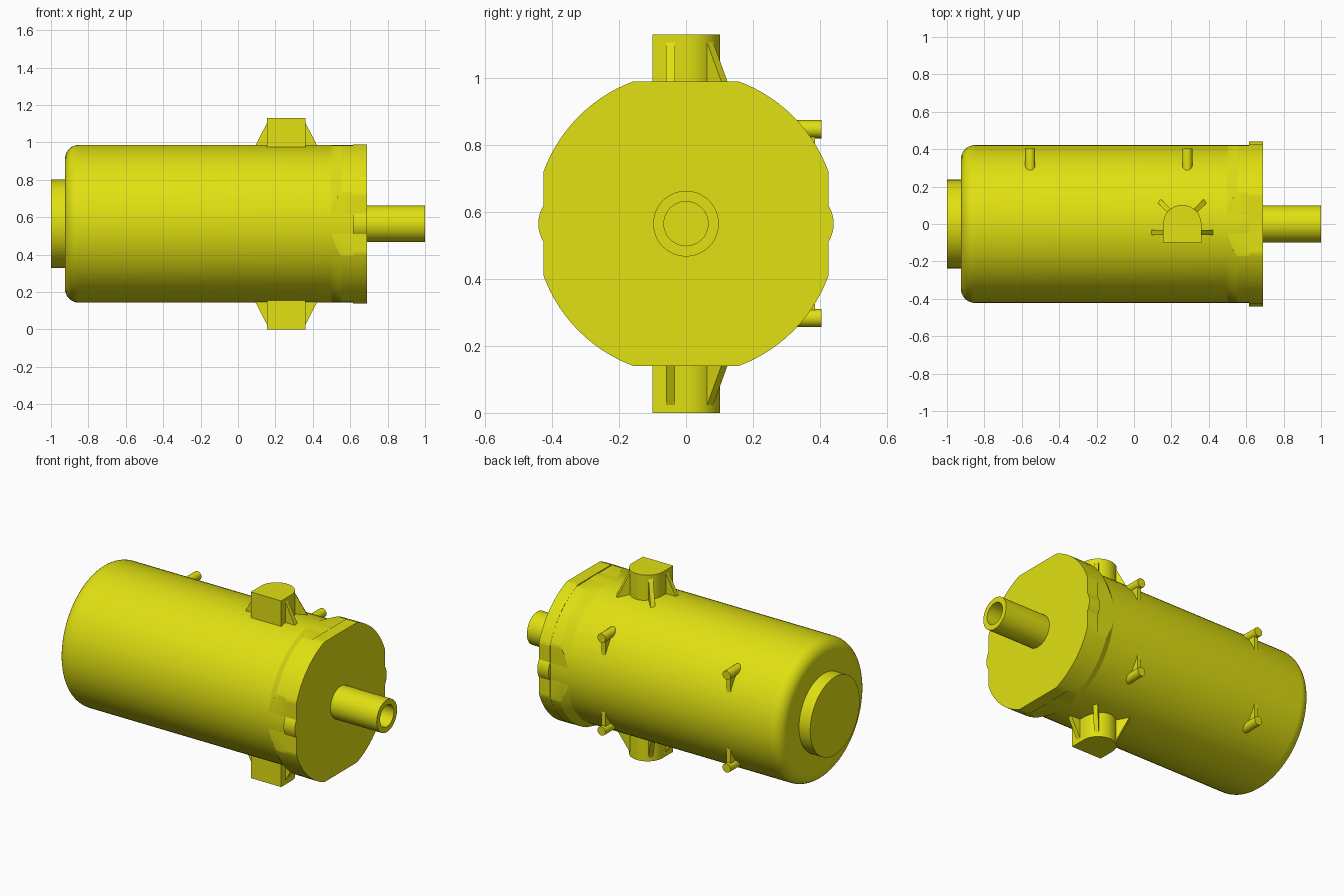
import bpy, bmesh
from math import pi, sin, cos, radians
from mathutils import Matrix, Vector

if "Cube" in bpy.data.objects:
    bpy.data.objects.remove(bpy.data.objects["Cube"])

AXIS_Z = 0.565   # height of the main axis
R = 0.422        # body radius
CENTRE = Matrix.Translation((0, 0, AXIS_Z))

yellow = bpy.data.materials.new("yellow paint")
yellow.use_nodes = True
colour = (0.75, 0.75, 0.006, 1)
yellow.diffuse_color = colour
yellow.node_tree.nodes["Principled BSDF"].inputs["Base Color"].default_value = colour


def finish(name, bm, matrix):
    bmesh.ops.transform(bm, matrix=matrix, verts=bm.verts)
    bmesh.ops.recalc_face_normals(bm, faces=bm.faces)
    mesh = bpy.data.meshes.new(name)
    bm.to_mesh(mesh)
    bm.free()
    mesh.materials.append(yellow)
    ob = bpy.data.objects.new(name, mesh)
    bpy.context.collection.objects.link(ob)
    bpy.ops.object.select_all(action="DESELECT")
    ob.select_set(True)
    bpy.context.view_layer.objects.active = ob
    bpy.ops.object.shade_smooth_by_angle(angle=radians(25))
    return ob


def lathe(name, profile, clip=None, steps=96):
    """Revolve (x, radius) points about the main axis, optionally cutting four flats."""
    bm = bmesh.new()
    verts = [bm.verts.new((x, 0, r)) for x, r in profile]
    edges = [bm.edges.new(pair) for pair in zip(verts, verts[1:])]
    bmesh.ops.spin(bm, geom=verts + edges, axis=(1, 0, 0), cent=(0, 0, 0),
                   angle=2 * pi, steps=steps)
    bmesh.ops.remove_doubles(bm, verts=bm.verts, dist=0.0001)
    if clip:
        for n in ((0, 1, 0), (0, -1, 0), (0, 0, 1), (0, 0, -1)):
            cut = bmesh.ops.bisect_plane(
                bm, geom=bm.verts[:] + bm.edges[:] + bm.faces[:],
                plane_co=Vector(n) * clip, plane_no=n, clear_outer=True)
            rim = [e for e in cut["geom_cut"] if isinstance(e, bmesh.types.BMEdge)]
            bmesh.ops.holes_fill(bm, edges=rim, sides=0)
    return finish(name, bm, CENTRE)


def prism(name, points, low, high, matrix):
    """Extrude a 2D outline along local z from low to high."""
    bm = bmesh.new()
    face = bm.faces.new([bm.verts.new((a, b, low)) for a, b in points])
    new = bmesh.ops.extrude_face_region(bm, geom=[face])["geom"]
    bmesh.ops.translate(bm, vec=(0, 0, high - low),
                        verts=[v for v in new if isinstance(v, bmesh.types.BMVert)])
    return finish(name, bm, matrix)


def arc(radius, start, end, count, cx=0, cy=0):
    return [(cx + radius * cos(start + (end - start) * i / count),
             cy + radius * sin(start + (end - start) * i / count))
            for i in range(count + 1)]


# Main body with a rounded closed end
fillet = arc(0.075, pi, pi / 2, 8, -0.85, R - 0.075)
lathe("body", [(-0.925, 0)] + fillet + [(0.66, R), (0.66, 0)])
lathe("end_boss", [(-1, 0), (-1, 0.237), (-0.9, 0.237), (-0.9, 0)])

# Flange: flared collar and end plate, both with four flats
lathe("flange_collar", [(0.45, 0), (0.45, 0.392), (0.55, 0.452), (0.62, 0.452), (0.62, 0)], 0.419)
lathe("flange_plate", [(0.615, 0), (0.615, 0.453), (0.69, 0.453), (0.69, 0)], 0.425)

# Hollow output shaft
lathe("shaft", [(0.65, 0), (0.65, 0.098), (1, 0.098), (1, 0.066), (0.72, 0.066), (0.72, 0)], steps=48)

# Rounded lugs on the flange sides; local (x, y, z) becomes world (y, z, x)
to_x = CENTRE @ Matrix(((0, 0, 1, 0), (1, 0, 0, 0), (0, 1, 0, 0), (0, 0, 0, 1)))
for side, label in ((1, "back"), (-1, "front")):
    prism("flange_lug_" + label, arc(0.1, 0, 2 * pi, 48, side * 0.341)[:-1], 0.615, 0.69, to_x)

# Ports, ribs and mounting pins, mirrored above and below the axis
upright = Matrix(((1, 0, 0, 0), (0, 0, 1, 0), (0, 1, 0, 0), (0, 0, 0, 1)))
rib_outline = [(0.04, 0.37), (0.19, 0.37), (0.1, 0.545), (0.04, 0.545)]
for flip, label in ((1, "upper"), (-1, "lower")):
    level = CENTRE @ Matrix.Diagonal((1, 1, flip, 1))
    port = level @ Matrix.Translation((0.258, 0, 0))
    outline = [(-0.102, -0.1), (0.102, -0.1)] + arc(0.102, 0, pi, 24)
    prism(label + "_port", outline, 0.36, 0.565, port)
    for angle, offset in ((0, -0.046), (45, 0), (135, 0), (180, -0.046)):
        place = port @ Matrix.Translation((0, offset, 0)) @ Matrix.Rotation(radians(angle), 4, "Z")
        prism(label + "_port_rib", rib_outline, -0.013, 0.013, place @ upright)
    for x in (-0.555, 0.285):
        pin = level @ Matrix.Translation((x, 0, 0.282))
        prism(label + "_pin", arc(0.027, 0, 2 * pi, 24)[:-1], 0.25, 0.404, pin @ upright)
        web = [(-0.013, 0), (0.013, 0), (0.013, -0.125), (-0.013, -0.125)]
        prism(label + "_pin_web", web, 0.27, 0.385, pin @ upright)
